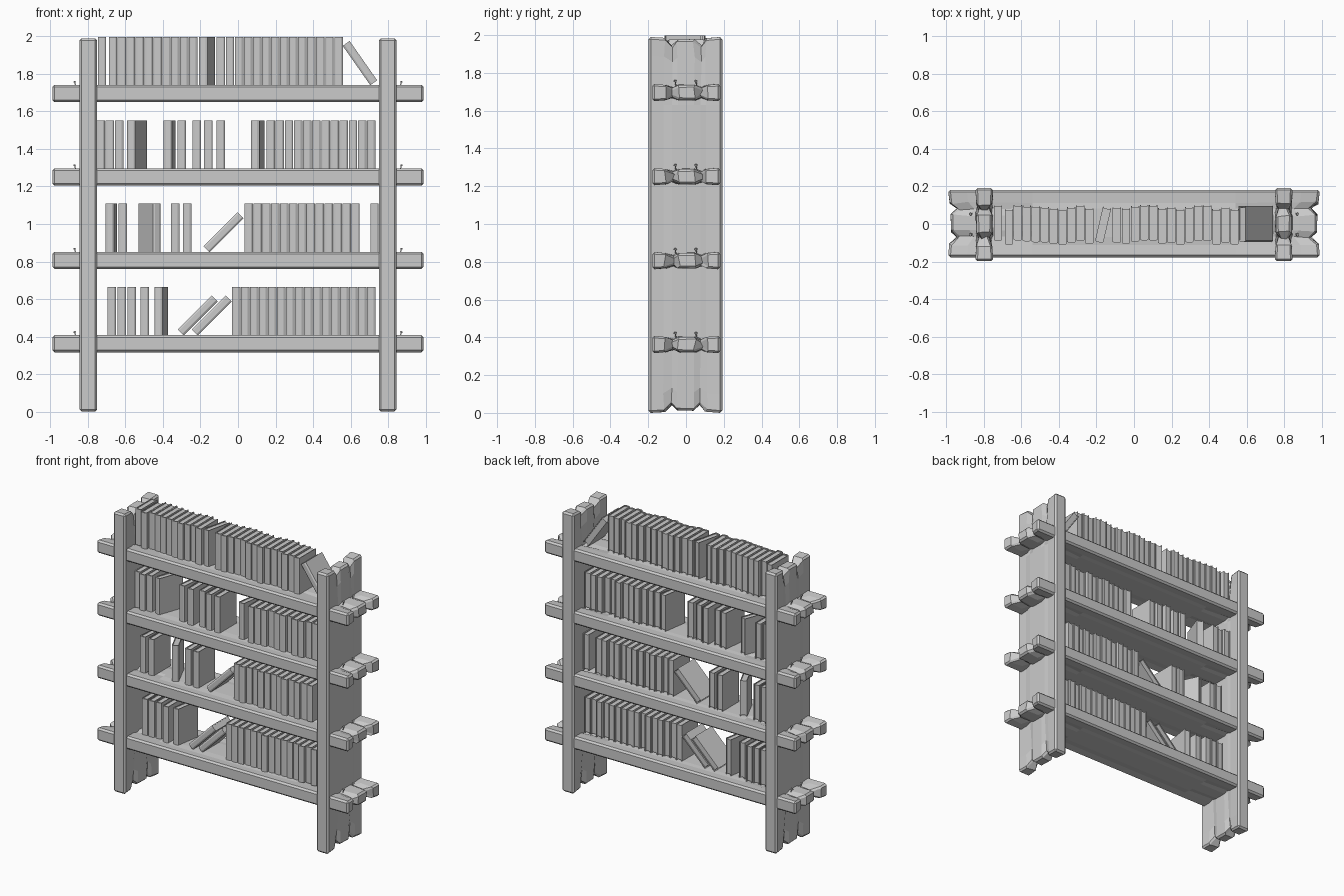
import bpy, bmesh, math, random
from mathutils import Vector

if "Cube" in bpy.data.objects:
    bpy.data.objects.remove(bpy.data.objects["Cube"])
random.seed(4)


def finish(name, bm):
    bmesh.ops.recalc_face_normals(bm, faces=bm.faces[:])
    me = bpy.data.meshes.new(name)
    bm.to_mesh(me)
    bm.free()
    return me


def add(name, me, loc=(0, 0, 0), rot=(0, 0, 0)):
    ob = bpy.data.objects.new(name, me)
    bpy.context.collection.objects.link(ob)
    ob.location, ob.rotation_euler = loc, rot
    return ob


def plank(name, length, width, thick, crack, notch, upright=False):
    """Rough board: chamfered edges, two notches at each end fading into cracks."""
    h, c, b = width / 2, thick / 2, 0.012
    cols = [(-h, b, 0), (-h + b, 0, 0), (-0.115, 0.004, 0.1), (-0.07, 0, 1), (-0.04, 0, 0.3),
            (0.045, 0, 0.25), (0.08, 0, 1), (0.11, 0.003, 0.15), (h - b, 0, 0), (h, b, 0)]
    steps = [(0, b), (b, 0), (0.1, 0), (crack, 0)]
    stations = [(-1, s) for s in steps] + [(1, s) for s in reversed(steps)]
    bm = bmesh.new()
    rows = []
    for end, (t, cham) in stations:
        fade = 1 - t / crack
        row = []
        for side in (1, -1):
            line = []
            for i, (w, edge, dip) in enumerate(cols):
                jit = random.uniform(-0.008, 0.008) * fade if dip else 0
                l = end * (length / 2 - t - dip * notch * fade - (b if edge == b and t == 0 else 0))
                z = side * (c - max(edge, cham) - dip * 0.022 * fade)
                w2 = w + jit
                line.append(bm.verts.new((z, w2, l) if upright else (l, w2, z)))
            row += line if side == 1 else line[::-1]
        rows.append(row)
    n = len(rows[0])
    for r0, r1 in zip(rows, rows[1:]):
        for i in range(n):
            j = (i + 1) % n
            bm.faces.new((r0[i], r0[j], r1[j], r1[i]))
    for row in (rows[0], rows[-1]):
        for i in range(n // 2 - 1):
            bm.faces.new((row[i], row[i + 1], row[n - 2 - i], row[n - 1 - i]))
    return finish(name, bm)


# Book: U-shaped cover with chamfered spine at the front, inset page block
BH, BT, BD = 0.256, 0.045, 0.19


def book_mesh():
    bm = bmesh.new()
    x, y, t = BT / 2, BD / 2, 0.005
    prof = [(x, y), (x, -y + 0.006), (x - 0.01, -y), (-x + 0.01, -y), (-x, -y + 0.006), (-x, y),
            (-x + t, y), (-x + t, -y + 0.01), (x - t, -y + 0.01), (x - t, y)]
    f = bm.faces.new([bm.verts.new((a, b, -BH / 2)) for a, b in prof])
    ext = bmesh.ops.extrude_face_region(bm, geom=[f])
    bmesh.ops.translate(bm, vec=(0, 0, BH),
                        verts=[v for v in ext["geom"] if isinstance(v, bmesh.types.BMVert)])
    pages = bmesh.ops.create_cube(bm, size=1)["verts"]
    bmesh.ops.scale(bm, vec=(BT - 2 * t, BD - 0.016, BH - 0.012), verts=pages)
    bmesh.ops.translate(bm, vec=(0, 0.002, 0), verts=pages)
    return finish("book", bm)


BOOK = book_mesh()


def nail_mesh():
    bm = bmesh.new()
    for r1, r2, d, z in ((0.003, 0.003, 0.03, 0.0), (0.009, 0.006, 0.006, 0.017)):
        vs = bmesh.ops.create_cone(bm, cap_ends=True, segments=6, radius1=r1, radius2=r2,
                                   depth=d)["verts"]
        bmesh.ops.translate(bm, vec=(0, 0, z), verts=vs)
    return finish("nail", bm)


NAIL = nail_mesh()

# Uprights
for side, s in (("left", -1), ("right", 1)):
    add(side + "_upright", plank("upright", 1.99, 0.39, 0.095, 0.36, 0.045, True),
        (s * 0.798, -0.003, 0.995), (0, 0, 0))

# Shelves with (top height, upright runs (start, end, count),
# turned books (x, degrees), leaning books (x, degrees))
shelves = [
    (0.408, [(-0.70, -0.54, 3), (-0.522, -0.472, 1), (-0.033, 0.735, 16)],
     [(-0.41, -9)], [(-0.215, 45), (-0.14, 45)]),
    (0.852, [(-0.645, -0.585, 1), (-0.365, -0.24, 2), (0.033, 0.65, 13), (0.705, 0.75, 1)],
     [(-0.675, -5), (-0.47, 25)], [(-0.077, 45)]),
    (1.297, [(-0.755, -0.61, 3), (-0.325, -0.275, 1), (-0.245, -0.195, 1), (-0.19, -0.06, 2),
             (0.15, 0.735, 12)],
     [(-0.54, -20), (-0.365, -6), (0.105, -9)], []),
    (1.742, [(-0.75, -0.70, 1), (-0.69, -0.215, 10), (-0.115, 0.56, 14)],
     [(-0.165, -13)], [(0.65, -35)]),
]
for k, (top, runs, turned, leaning) in enumerate(shelves):
    add(f"shelf_{k + 1}", plank("shelf", 1.98, 0.36, 0.092, 0.45, 0.05), (0, 0.002, top - 0.046))
    for a, b, n in runs:
        p = (b - a) / n
        for i in range(n):
            add("standing_book", BOOK, (a + p * (i + 0.5), random.uniform(-0.018, 0.008),
                                        top + BH / 2))
    for x, deg in turned:
        add("turned_book", BOOK, (x, -0.005, top + BH / 2), (0, 0, math.radians(deg)))
    for x, deg in leaning:
        r = math.radians(abs(deg))
        z = top + BH / 2 * math.cos(r) + BT / 2 * math.sin(r) - 0.002
        add("leaning_book", BOOK, (x, 0.0, z), (0, math.radians(deg), 0))
    # Nails on the protruding shelf ends
    for s in (-1, 1):
        for y in (-0.055, 0.055):
            add("nail", NAIL, (s * 0.867, y, top), (0.15, s * 0.25, 0))
